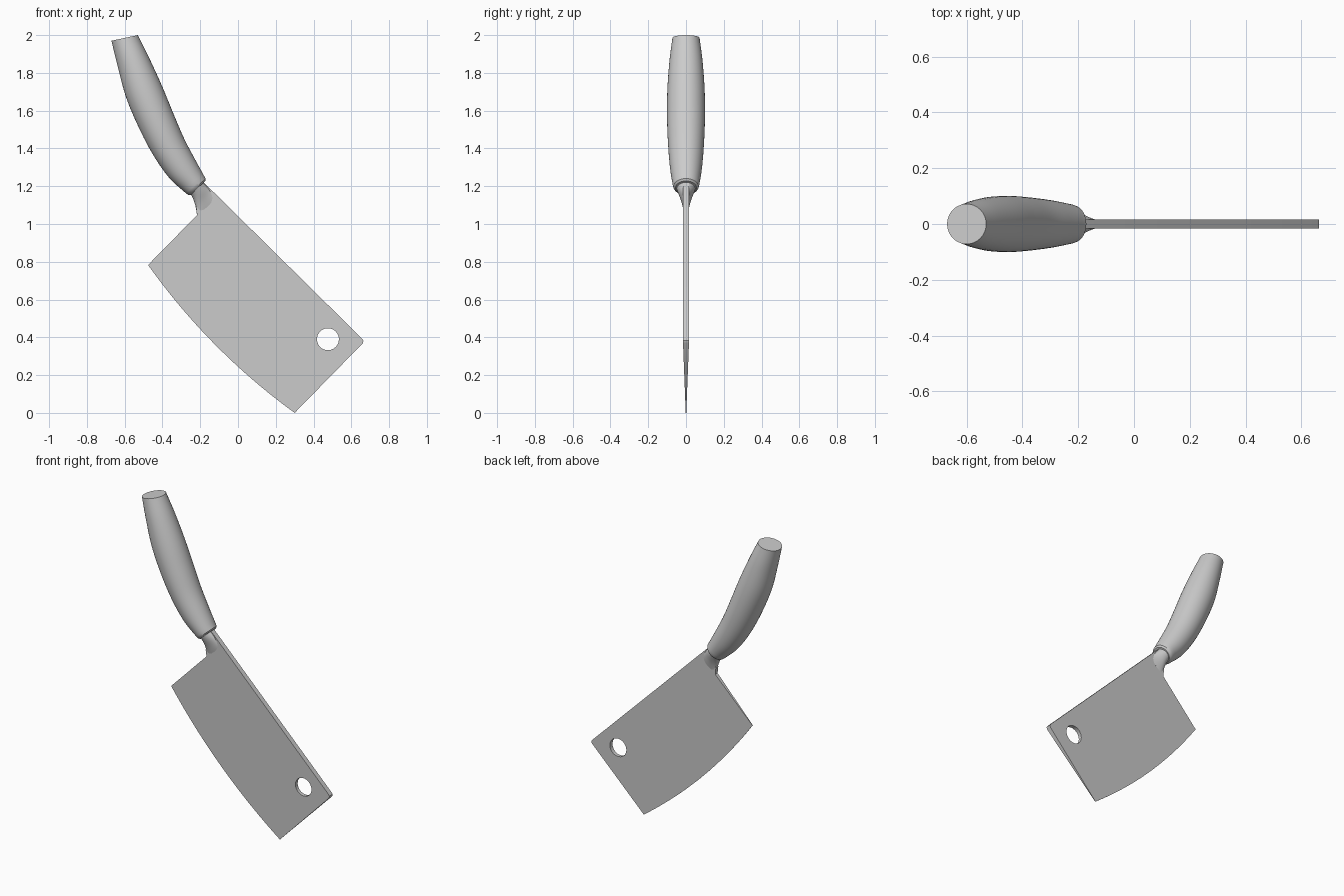
import bpy, bmesh, math
from mathutils import Vector

if "Cube" in bpy.data.objects:
    bpy.data.objects.remove(bpy.data.objects["Cube"])


def finish(name, bm):
    bmesh.ops.recalc_face_normals(bm, faces=bm.faces[:])
    mesh = bpy.data.meshes.new(name)
    bm.to_mesh(mesh)
    bm.free()
    ob = bpy.data.objects.new(name, mesh)
    bpy.context.collection.objects.link(ob)
    bpy.ops.object.select_all(action='DESELECT')
    ob.select_set(True)
    bpy.context.view_layer.objects.active = ob
    bpy.ops.object.shade_smooth_by_angle(angle=math.radians(35))
    return ob


def smooth_stations(st, steps):
    """Catmull-Rom interpolation of cross-section stations."""
    out = []
    for i in range(len(st) - 1):
        p1, p2 = st[i], st[i + 1]
        p0 = st[i - 1] if i else [2 * a - b for a, b in zip(p1, p2)]
        p3 = st[i + 2] if i + 2 < len(st) else [2 * b - a for a, b in zip(p1, p2)]
        for s in range(steps):
            t = s / steps
            out.append([0.5 * (2 * b + (c - a) * t + (2 * a - 5 * b + 4 * c - d) * t * t
                               + (3 * b - a - 3 * c + d) * t ** 3)
                        for a, b, c, d in zip(p0, p1, p2, p3)])
    return out + [st[-1]]


def loft(name, stations, sides=40):
    """Each station: left x, left z, right x, right z, half width in y."""
    bm = bmesh.new()
    rings = []
    for lx, lz, rx, rz, w in stations:
        c = Vector(((lx + rx) / 2, 0, (lz + rz) / 2))
        h = Vector(((rx - lx) / 2, 0, (rz - lz) / 2))
        angles = [2 * math.pi * k / sides for k in range(sides)]
        rings.append([bm.verts.new(c + h * math.cos(a) + Vector((0, w * math.sin(a), 0)))
                      for a in angles])
    for a, b in zip(rings, rings[1:]):
        for k in range(sides):
            n = (k + 1) % sides
            bm.faces.new((a[k], a[n], b[n], b[k]))
    bm.faces.new(rings[0])
    bm.faces.new(rings[-1])
    return finish(name, bm)


# Handle: curved, swelling grip with a softened lower end
grip = smooth_stations([
    (-0.67, 1.97, -0.53, 2.0, 0.072),
    (-0.637, 1.835, -0.472, 1.883, 0.088),
    (-0.593, 1.672, -0.402, 1.73, 0.099),
    (-0.524, 1.508, -0.341, 1.582, 0.10),
    (-0.447, 1.362, -0.285, 1.452, 0.094),
    (-0.363, 1.243, -0.228, 1.343, 0.084),
    (-0.275, 1.162, -0.178, 1.252, 0.070)], 6)
grip += [(-0.263, 1.154, -0.171, 1.241, 0.066), (-0.252, 1.153, -0.173, 1.228, 0.056)]
loft("handle", grip)

# Neck: round bolster flattening into the blade
loft("neck", smooth_stations([
    (-0.252, 1.163, -0.188, 1.225, 0.052),
    (-0.236, 1.13, -0.163, 1.201, 0.040),
    (-0.224, 1.09, -0.135, 1.174, 0.026),
    (-0.217, 1.047, -0.10, 1.140, 0.014)], 5))

# Blade: wedge section with curved cutting edge and hanging hole
heel, tip = Vector((-0.476, 0.783)), Vector((0.30, 0.0))
outward = Vector((-0.707, -0.707))
edge = [tip.lerp(heel, i / 24) + outward * 0.045 * 4 * (i / 24) * (1 - i / 24)
        for i in range(25)]
outline = [(-0.217, 1.047), (-0.222, 1.09), (-0.18, 1.219),
           (0.655, 0.395), (0.664, 0.383), (0.661, 0.369)] + [tuple(p) for p in edge]
hole = [(0.476 + 0.058 * math.cos(math.pi * k / 20), 0.39 + 0.058 * math.sin(math.pi * k / 20))
        for k in range(40)]
bm = bmesh.new()
for loop in (outline, hole):
    vs = [bm.verts.new((x, 0, z)) for x, z in loop]
    for i, v in enumerate(vs):
        bm.edges.new((v, vs[(i + 1) % len(vs)]))
bmesh.ops.triangle_fill(bm, edges=bm.edges[:], use_beauty=True)


def half_thickness(co):
    depth = (1.045 - co.x - co.z) * 0.707
    return 0.016 * (1 - depth / 0.58)


back = bmesh.ops.extrude_face_region(bm, geom=bm.faces[:], use_keep_orig=True)
back_verts = {g for g in back["geom"] if isinstance(g, bmesh.types.BMVert)}
for v in bm.verts:
    v.co.y = half_thickness(v.co) * (1 if v in back_verts else -1)
finish("blade", bm)
